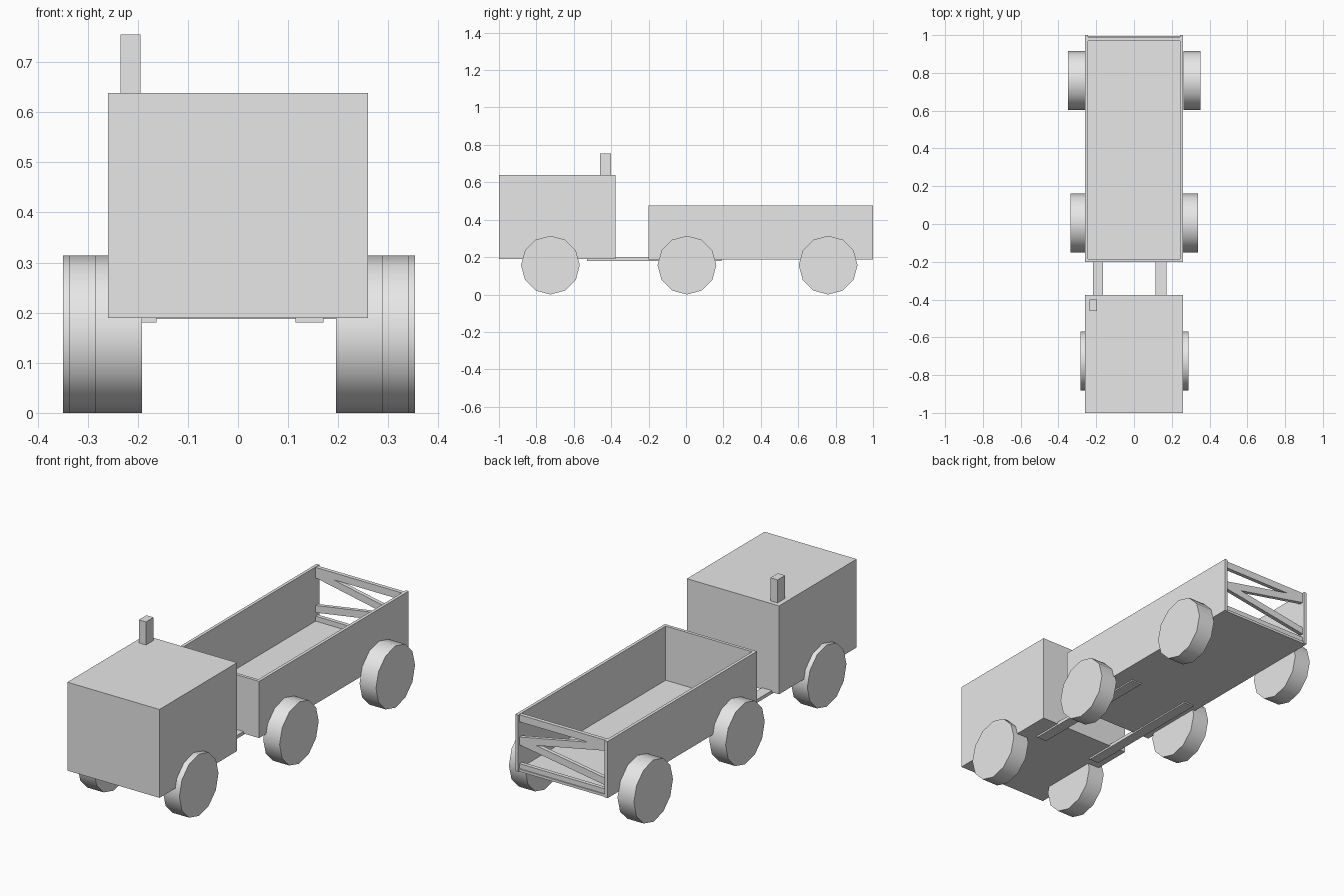
import bpy
import math
from mathutils import Vector

cube = bpy.data.objects.get("Cube")
if cube:
    bpy.data.objects.remove(cube, do_unlink=True)

# Single plain grey for the whole truck
grey = bpy.data.materials.new("light_grey")
grey.use_nodes = True
grey.diffuse_color = (0.8, 0.8, 0.8, 1)
grey.node_tree.nodes["Principled BSDF"].inputs["Base Color"].default_value = (0.8, 0.8, 0.8, 1)


def finish(name):
    obj = bpy.context.object
    obj.name = name
    obj.data.materials.append(grey)
    return obj


def box(name, x, y, z):
    """Box from (min, max) ranges."""
    ranges = (x, y, z)
    bpy.ops.mesh.primitive_cube_add(size=1, location=[(a + b) / 2 for a, b in ranges])
    obj = finish(name)
    obj.scale = [b - a for a, b in ranges]
    bpy.ops.object.transform_apply(location=False, rotation=False, scale=True)
    return obj


def gate_bar(name, start, end, y, width):
    """Flat bar across the tailgate between two (x, z) points."""
    a, b = Vector(start), Vector(end)
    d = b - a
    h, l, t = width / 2, d.length / 2, (y[1] - y[0]) / 2
    obj = box(name, (-l, l), (-t, t), (-h, h))
    obj.location = ((a.x + b.x) / 2, (y[0] + y[1]) / 2, (a.y + b.y) / 2)
    obj.rotation_euler.y = -math.atan(d.y / d.x)
    return obj


def wheel(name, x, y):
    bpy.ops.mesh.primitive_cylinder_add(vertices=12, radius=RADIUS, depth=0.092,
                                        location=(x, y, RADIUS),
                                        rotation=(0, math.pi / 2, 0))
    finish(name)
    bpy.ops.object.shade_smooth_by_angle(angle=math.radians(40))


RADIUS = 0.157
HALF = 0.259
WALL = 0.016
BASE, BED_TOP = 0.187, 0.475
BED_FRONT, BED_BACK = -0.2, 1.0

# Cab and exhaust stack
box("cab", (-HALF, HALF), (-1, -0.377), (0.189, 0.638))
box("exhaust_stack", (-0.235, -0.195), (-0.46, -0.4), (0.63, 0.755))

# Chassis rails joining cab and bed
box("right_chassis_rail", (-0.218, -0.163), (-0.53, 0.19), (0.18, 0.197))
box("left_chassis_rail", (0.115, 0.171), (-0.53, 0.19), (0.18, 0.197))

# Open cargo bed
box("bed_floor", (-HALF, HALF), (BED_FRONT, BED_BACK - 0.005), (BASE, 0.2))
box("bed_front_wall", (-HALF, HALF), (BED_FRONT, BED_FRONT + WALL), (BASE, BED_TOP))
box("right_bed_wall", (-HALF, -HALF + WALL), (BED_FRONT, BED_BACK), (BASE, BED_TOP))
box("left_bed_wall", (HALF - WALL, HALF), (BED_FRONT, BED_BACK), (BASE, BED_TOP))

# Tailgate lattice: top and bottom bars with two braces meeting on the left
inner = HALF - WALL / 2
gate_y = (0.97, 0.99)
gate_bar("tailgate_top_bar", (-inner, 0.455), (inner, 0.455), gate_y, 0.036)
gate_bar("tailgate_bottom_bar", (-inner, 0.21), (inner, 0.21), gate_y, 0.03)
gate_bar("tailgate_upper_brace", (-inner, 0.44), (inner, 0.34), gate_y, 0.036)
gate_bar("tailgate_lower_brace", (-inner, 0.26), (inner, 0.34), gate_y, 0.036)

# Three axles, each with its own track width
for axle, y, track in (("front", -0.725, 0.24), ("middle", 0.005, 0.292), ("rear", 0.76, 0.305)):
    for side, sign in (("left", 1), ("right", -1)):
        wheel(f"{axle}_{side}_wheel", sign * track + 0.002, y)
